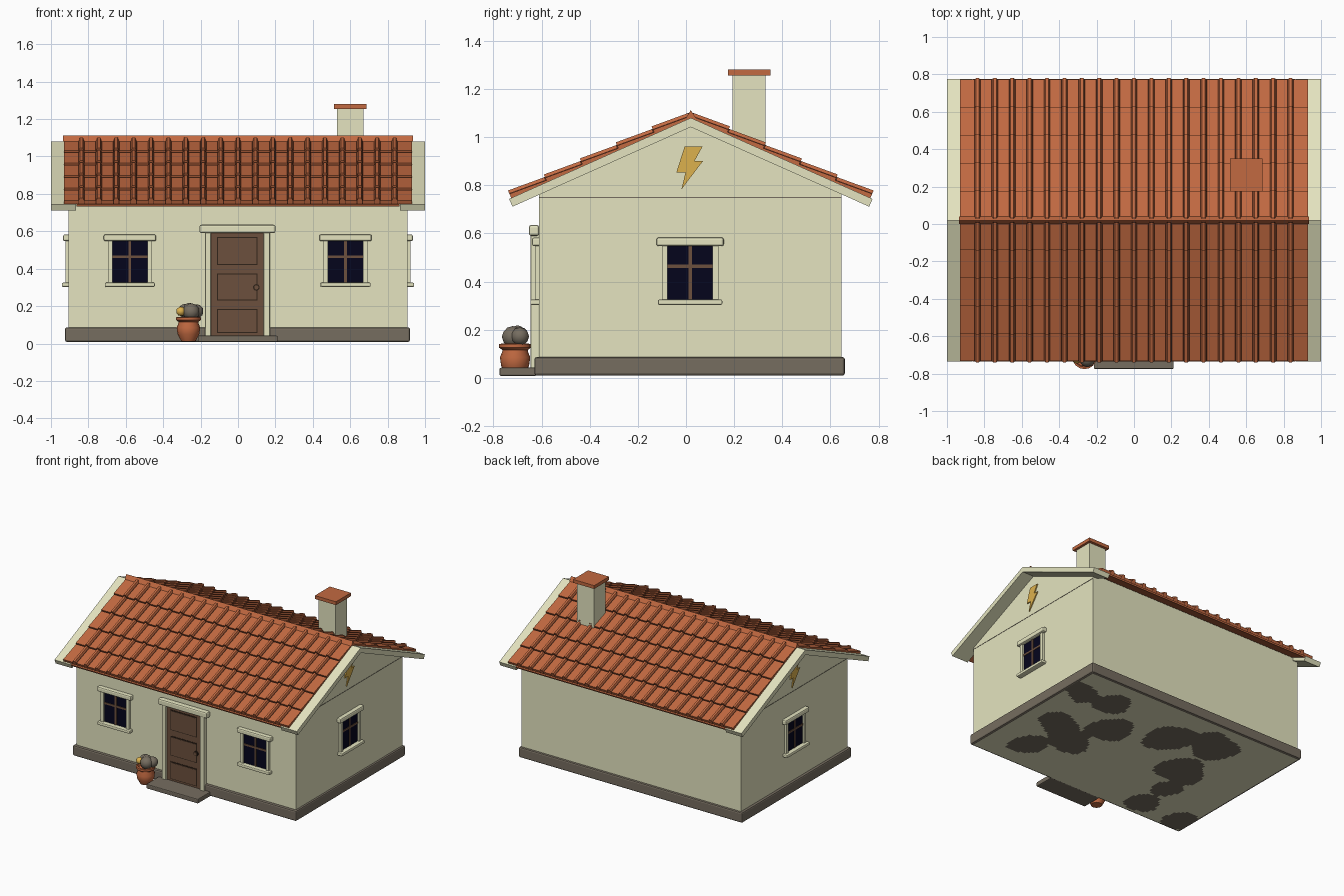
import bpy, bmesh, math
from mathutils import Matrix, Vector

cube = bpy.data.objects.get("Cube")
if cube:
    bpy.data.objects.remove(cube, do_unlink=True)


def material(name, rgb):
    m = bpy.data.materials.new(name)
    m.use_nodes = True
    m.diffuse_color = (*rgb, 1)
    m.node_tree.nodes["Principled BSDF"].inputs["Base Color"].default_value = (*rgb, 1)
    return m


CREAM = material("cream plaster", (0.78, 0.775, 0.525))
TILE = material("terracotta", (0.54, 0.143, 0.053))
SEAM = material("dark tile seam", (0.08, 0.022, 0.01))
STONE = material("grey stone", (0.18, 0.153, 0.117))
WOOD = material("brown wood", (0.15, 0.08, 0.047))
DARK = material("dark wood", (0.03, 0.017, 0.01))
GLASS = material("night glass", (0.0015, 0.0015, 0.012))
GOLD = material("gold", (0.72, 0.44, 0.075))


def finish(name, bm, mats, bevel=0, smooth=False):
    bmesh.ops.recalc_face_normals(bm, faces=bm.faces)
    me = bpy.data.meshes.new(name)
    bm.to_mesh(me)
    bm.free()
    ob = bpy.data.objects.new(name, me)
    bpy.context.collection.objects.link(ob)
    for m in mats:
        me.materials.append(m)
    if bevel:
        mod = ob.modifiers.new("Bevel", 'BEVEL')
        mod.width, mod.segments = bevel, 2
    if smooth:
        bpy.ops.object.select_all(action='DESELECT')
        ob.select_set(True)
        bpy.context.view_layer.objects.active = ob
        bpy.ops.object.shade_smooth_by_angle(angle=math.radians(40))
    return ob


def box(name, x, y, z, mat, bevel=0, frame=Matrix()):
    """Box from (min, max) pairs, placed in a frame."""
    bm = bmesh.new()
    mid = Vector([(a + b) / 2 for a, b in (x, y, z)])
    size = [b - a for a, b in (x, y, z)]
    bmesh.ops.create_cube(bm, size=1, matrix=frame @ Matrix.Translation(mid) @ Matrix.Diagonal((*size, 1)))
    return finish(name, bm, [mat], bevel)


def prism(name, yz, x0, x1, mat):
    """Outline in the yz plane extruded along x."""
    bm = bmesh.new()
    face = bm.faces.new([bm.verts.new((x0, y, z)) for y, z in yz])
    new = bmesh.ops.extrude_face_region(bm, geom=[face])["geom"]
    bmesh.ops.translate(bm, verts=[v for v in new if isinstance(v, bmesh.types.BMVert)], vec=(x1 - x0, 0, 0))
    return finish(name, bm, [mat])


# Roof slope frame: s runs from ridge to eave, h stands off the slope
ANGLE = math.atan(0.337 / 0.755)
LENGTH = 0.755 / math.cos(ANGLE)
RIDGE_Y, RIDGE_Z = 0.02, 1.08


def slope(side, s, h):
    y = s * math.cos(ANGLE) + h * math.sin(ANGLE)
    return RIDGE_Y + side * y, RIDGE_Z - s * math.sin(ANGLE) + h * math.cos(ANGLE)


def chevron(name, x0, x1, thick, mat):
    drop = thick / math.cos(ANGLE)
    prism(name, [(RIDGE_Y, RIDGE_Z), slope(1, LENGTH, 0), slope(1, LENGTH, -thick),
                 (RIDGE_Y, RIDGE_Z - drop), slope(-1, LENGTH, -thick), slope(-1, LENGTH, 0)], x0, x1, mat)


# Walls with gables
FRONT, BACK, SIDE = -0.61, 0.645, 0.905
prism("walls", [(FRONT, 0.03), (BACK, 0.03), (BACK, 0.785), (RIDGE_Y, 1.065), (FRONT, 0.785)], -SIDE, SIDE, CREAM)
box("plinth", (-0.925, 0.92), (-0.63, 0.66), (0.009, 0.086), STONE, 0.01)

# Patchy floor underside
BLOBS = [(.07, .2, .12), (.22, .2, .13), (.15, .53, .14), (.17, .8, .13), (.27, .64, .15), (.33, .41, .16),
         (.53, .27, .18), (.69, .19, .17), (.72, .5, .17), (.75, .68, .1), (.77, .89, .12), (.96, .91, .12)]
bm = bmesh.new()
bmesh.ops.create_grid(bm, x_segments=90, y_segments=64, size=1,
                      matrix=Matrix.Translation((0, 0.015, 0.005)) @ Matrix.Diagonal((0.905, 0.63, 1, 1)))
for f in bm.faces:
    c = f.calc_center_median()
    wave = 0.025 * math.sin(17 * c.x + 9 * c.y)
    if any(math.hypot(c.x - 0.925 + 1.85 * u, c.y - 0.66 + 1.29 * v) < r + wave for u, v, r in BLOBS):
        f.material_index = 1
floor = finish("floor_underside", bm, [CREAM, STONE])
floor.data.flip_normals()

# Roof deck and gable boards
chevron("roof_deck", -0.864, 0.864, 0.012, TILE)
for side, label in ((-1, "right"), (1, "left")):
    chevron(label + "_gable_board", side * 0.865, side * 1.0, 0.035, CREAM)

# Tile rows: flat pans with raised ribs and thin dark joints
COLUMNS, ROWS, HALF = 20, 5, 0.93
PITCH = 2 * HALF / COLUMNS
across = [(-HALF, 0, False)]
for i in range(1, COLUMNS):
    x = -HALF + i * PITCH
    across += [(x - 0.017, 0, True), (x - 0.013, 0.003, False), (x - 0.008, 0.015, False),
               (x + 0.008, 0.015, False), (x + 0.013, 0.003, True), (x + 0.017, 0, False)]
across.append((HALF, 0, False))


def tile_row(name, side, s0, s1):
    bm = bmesh.new()
    rings = []
    for x, lift, _ in across:
        section = [(s0, 0), (s0, 0.008 + lift), (s0 + 0.005, 0.008 + lift), (s1, 0.019 + lift), (s1, 0)]
        rings.append([bm.verts.new((x, *slope(side, s, h))) for s, h in section])
    for (a, b), (_, _, joint) in zip(zip(rings, rings[1:]), across):
        for k in range(5):
            n = (k + 1) % 5
            f = bm.faces.new((a[k], a[n], b[n], b[k]))
            f.material_index = int(k == 1 or (joint and k in (2, 3)))
    bm.faces.new(rings[0])
    bm.faces.new(rings[-1])
    finish(name, bm, [TILE, SEAM])


STEP = (LENGTH - 0.01) / ROWS
for side, label in ((-1, "front"), (1, "back")):
    for r in range(ROWS):
        tile_row(f"{label}_tile_row_{r + 1}", side, r * STEP, (r + 1) * STEP)
prism("ridge_cap", [(0, 1.08), (RIDGE_Y, 1.112), (0.04, 1.08)], -0.935, 0.935, TILE)

# Chimney
box("chimney", (0.53, 0.67), (0.193, 0.33), (0.9, 1.257), CREAM)
box("chimney_cap", (0.513, 0.687), (0.174, 0.35), (1.255, 1.28), TILE)


# Windows, built facing -y with the wall plane at y = 0
def window(name, frame):
    def part(label, x, out, z, mat, bevel=0):
        box(f"{name}_{label}", x, (-out, 0.01), z, mat, bevel, frame)
    part("glass", (-0.1, 0.1), 0.004, (0.32, 0.56), GLASS)
    part("mullion", (-0.007, 0.007), 0.008, (0.32, 0.56), WOOD)
    part("crossbar", (-0.1, 0.1), 0.008, (0.457, 0.471), WOOD)
    for s, label in ((-1, "right_jamb"), (1, "left_jamb")):
        part(label, sorted((s * 0.094, s * 0.117)), 0.017, (0.32, 0.56), CREAM)
    part("lintel", (-0.14, 0.14), 0.03, (0.547, 0.583), CREAM, 0.009)
    part("sill", (-0.134, 0.134), 0.037, (0.303, 0.325), CREAM, 0.006)


for name, x, y, turn in (("front_right_window", -0.578, FRONT, 0), ("front_left_window", 0.575, FRONT, 0),
                         ("left_window", SIDE, 0.017, 90), ("right_window", -SIDE, 0.017, -90)):
    window(name, Matrix.Translation((x, y, 0)) @ Matrix.Rotation(math.radians(turn), 4, 'Z'))

# Door with three panels, frame and step
wall = Matrix.Translation((0, FRONT, 0))
box("door", (-0.148, 0.14), (-0.022, 0), (0.03, 0.595), WOOD, 0, wall)
for i, (z0, z1) in enumerate(((0.055, 0.185), (0.23, 0.375), (0.42, 0.57))):
    box(f"door_panel_edge_{i + 1}", (-0.112, 0.105), (-0.025, 0), (z0, z1), DARK, 0, wall)
    box(f"door_panel_{i + 1}", (-0.106, 0.099), (-0.028, 0), (z0 + 0.006, z1 - 0.006), WOOD, 0, wall)
box("door_right_jamb", (-0.176, -0.145), (-0.035, 0), (0.03, 0.6), CREAM, 0.004, wall)
box("door_left_jamb", (0.137, 0.17), (-0.035, 0), (0.03, 0.6), CREAM, 0.004, wall)
box("door_lintel", (-0.206, 0.2), (-0.043, 0), (0.59, 0.635), CREAM, 0.01, wall)
box("door_step", (-0.215, 0.212), (-0.775, -0.62), (0.008, 0.042), STONE, 0.006)
for name, radius, out, mat in (("door_knob_ring", 0.018, 0.03, DARK), ("door_knob", 0.011, 0.035, WOOD)):
    bm = bmesh.new()
    bmesh.ops.create_cone(bm, segments=16, radius1=radius, radius2=radius, depth=out, cap_ends=True,
                          matrix=Matrix.Translation((0.098, FRONT - out / 2, 0.3)) @ Matrix.Rotation(math.pi / 2, 4, 'X'))
    finish(name, bm, [mat], smooth=True)

# Gable joints and bolt emblems
BOLT = [(-.021, .96), (.053, .96), (.02, .9), (.055, .9), (-.034, .783), (-.017, .853), (-.055, .853)]
for s, label in ((-1, "right"), (1, "left")):
    x0 = s * SIDE
    prism(label + "_gable_bolt", [(0.015 + s * y, z) for y, z in BOLT], x0, s * (SIDE + 0.008), GOLD)
    box(label + "_gable_joint", sorted((x0, s * (SIDE + 0.002))), (FRONT, BACK), (0.748, 0.751), STONE)

# Turned pot
bm = bmesh.new()
profile = [(0, 0.012), (0.038, 0.012), (0.058, 0.05), (0.063, 0.085), (0.053, 0.11), (0.053, 0.116),
           (0.066, 0.125), (0.066, 0.14), (0.055, 0.142), (0.05, 0.125), (0, 0.125)]
points = [bm.verts.new((r, 0, z)) for r, z in profile]
edges = [bm.edges.new(pair) for pair in zip(points, points[1:])]
bmesh.ops.spin(bm, geom=points + edges, axis=(0, 0, 1), cent=(0, 0, 0), angle=math.tau, steps=16)
bmesh.ops.remove_doubles(bm, verts=bm.verts, dist=0.0005)
bmesh.ops.translate(bm, verts=bm.verts, vec=(-0.265, -0.71, 0))
finish("flower_pot", bm, [TILE], smooth=True)

# Plant clumps
for i, (x, y, z, r, mat) in enumerate(((-0.25, -0.72, 0.17, 0.045, STONE), (-0.222, -0.69, 0.172, 0.038, STONE),
                                       (-0.285, -0.69, 0.175, 0.037, STONE), (-0.262, -0.7, 0.185, 0.033, STONE),
                                       (-0.306, -0.722, 0.172, 0.025, GOLD))):
    bm = bmesh.new()
    bmesh.ops.create_icosphere(bm, subdivisions=2, radius=r, matrix=Matrix.Translation((x, y, z)))
    finish(f"plant_clump_{i + 1}", bm, [mat], smooth=True)
